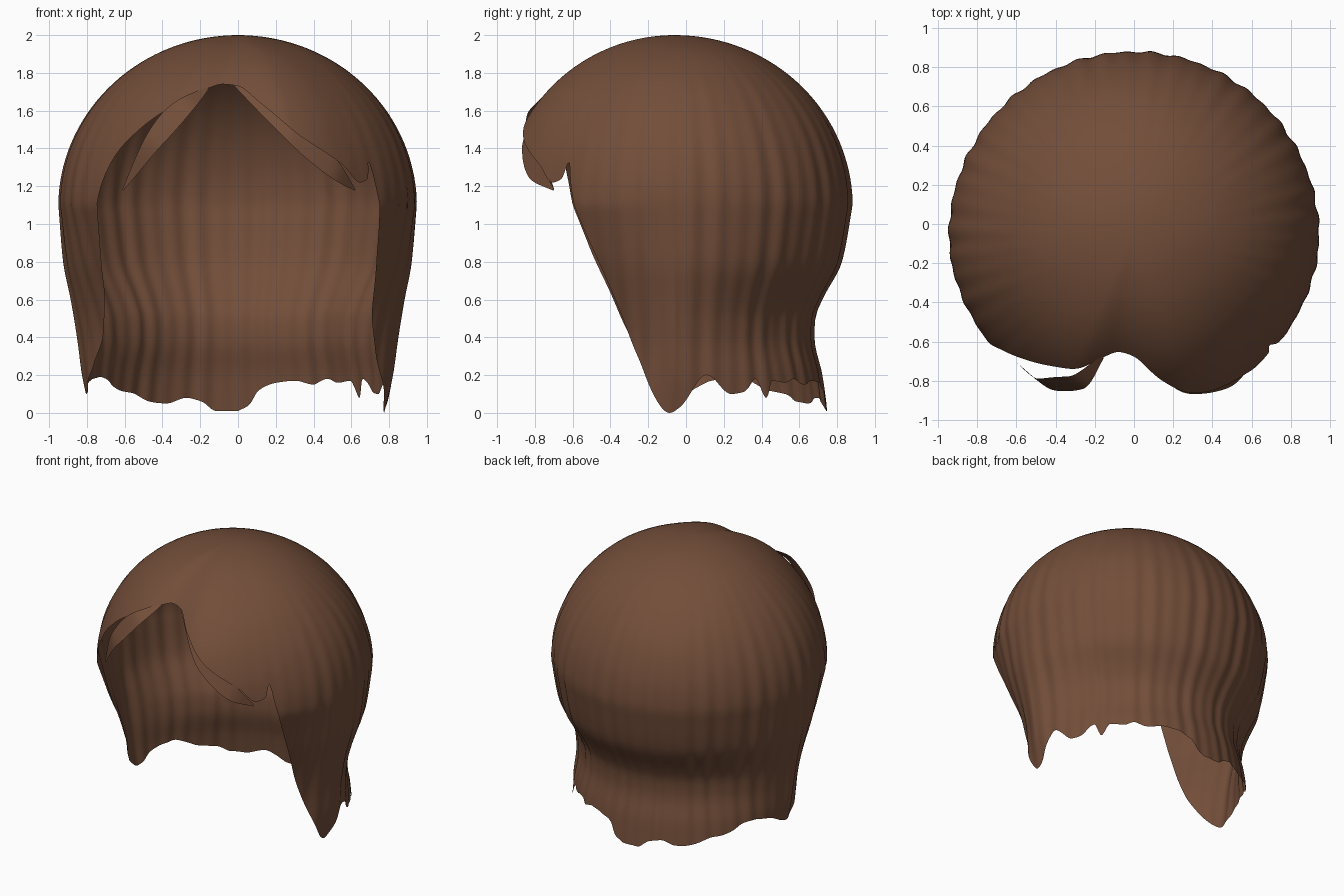
import bpy
import math
from mathutils import Vector

cube = bpy.data.objects.get("Cube")
if cube:
    bpy.data.objects.remove(cube, do_unlink=True)

# Single flat colour
brown = bpy.data.materials.new("chestnut_brown")
colour = (0.17, 0.075, 0.041, 1)
brown.diffuse_color = colour
brown.use_nodes = True
brown.node_tree.nodes["Principled BSDF"].inputs["Base Color"].default_value = colour


def curve(points):
    """Return a smooth function through (input, value) pairs that never overshoots."""
    xs = [p[0] for p in points]
    ys = [p[1] for p in points]
    steps = [(ys[i + 1] - ys[i]) / (xs[i + 1] - xs[i]) for i in range(len(xs) - 1)]
    slopes = [steps[0]]
    for before, after in zip(steps, steps[1:]):
        same = before * after > 0
        slopes.append(2 * before * after / (before + after) if same else 0)
    slopes.append(steps[-1])

    def value(x):
        x = min(max(x, xs[0]), xs[-1])
        i = 0
        while i < len(xs) - 2 and x > xs[i + 1]:
            i += 1
        width = xs[i + 1] - xs[i]
        t = (x - xs[i]) / width
        ease = t * t * (3 - 2 * t)
        start = t * (1 - t) * (1 - t) * slopes[i] * width
        end = t * t * (t - 1) * slopes[i + 1] * width
        return ys[i] + (ys[i + 1] - ys[i]) * ease + start + end

    return value


def make_object(name, verts, faces):
    mesh = bpy.data.meshes.new(name)
    mesh.from_pydata(verts, [], faces)
    mesh.materials.append(brown)
    mesh.polygons.foreach_set("use_smooth", [True] * len(faces))
    mesh.update()
    obj = bpy.data.objects.new(name, mesh)
    bpy.context.collection.objects.link(obj)
    return obj


# Angles run in degrees from the front (0) towards the left side (+90)
hem = curve([
    (-180, .01), (-172, .01), (-166, .06), (-160, .08), (-152, .05), (-144, .06),
    (-137, .1), (-128, .12), (-115, .19), (-104, .17), (-92, .1), (-86, .15),
    (-72, .4), (-60, .8), (-55, 1.05), (-52, 1.22), (-48, 1.35), (-42, 1.46),
    (-32, 1.58), (-24, 1.64), (-14, 1.72), (-8, 1.74), (0, 1.73), (11, 1.62),
    (22, 1.47), (38, 1.31), (45, 1.22), (49, 1.24), (51, 1.33), (53, 1.2),
    (55, 1.08), (60, .85), (75, .3), (88, 0), (92, .03), (102, .2), (112, .1),
    (117, .11), (123, .18), (127, .08), (131, .17), (138, .16), (143, .18),
    (150, .15), (157, .17), (165, .16), (172, .12), (176, .04), (180, .01)])
outline = curve([(-180, .94), (-90, .945), (-50, .92), (-25, .93), (-6, .85),
                 (20, .95), (50, .92), (90, .945), (180, .94)])

# Tapers below the widest level, for each direction
WIDEST, DOME, CENTRE_Y = 1.1, .9, -.06
taper_front = curve([(0, .8), (.3, .74), (.85, .92), (WIDEST, 1)])
taper_side = curve([(0, .82), (.2, .87), (.4, .9), (.6, .935), (.8, .975), (WIDEST, 1)])
taper_back = curve([(0, .86), (.2, .83), (.4, .785), (.5, .79), (.6, .83),
                    (.8, .94), (WIDEST, 1)])


def shell_point(degrees, travel):
    """Point reached by walking down from the crown; travel is in radians."""
    a = math.radians(degrees)
    facing = math.cos(a)
    if travel < math.pi / 2:
        z = WIDEST + DOME * math.cos(travel)
        r = math.sin(travel)
    else:
        z = WIDEST - DOME * (travel - math.pi / 2)
        end = taper_front if facing > 0 else taper_back
        blend = min(1, abs(facing) * (2 if facing > 0 else 1.4))
        r = taper_side(z) * (1 - blend) + end(z) * blend
    # Combed grooves fade out at the crown and over the fringe
    strength = min(1, travel / 1.5) ** 2 * min(1, max(.08, 1.15 - 1.3 * facing))
    groove = .004 * math.sin(46 * a) + .003 * math.sin(31 * a + 1)
    r *= outline(degrees) * (1 + groove * strength)
    return (r * math.sin(a), CENTRE_Y - r * facing, z)


def travel_to(z):
    if z > WIDEST:
        return math.acos((z - WIDEST) / DOME)
    return math.pi / 2 + (WIDEST - z) / DOME


# Main hair shell, open at the face and the neck
COLS, ROWS = 540, 56
verts = [(0, CENTRE_Y, WIDEST + DOME)]
faces = []
for c in range(COLS):
    degrees = c * 360 / COLS - 180
    reach = travel_to(hem(degrees))
    verts += [shell_point(degrees, reach * (k + 1) / ROWS) for k in range(ROWS)]
for c in range(COLS):
    here = 1 + c * ROWS
    there = 1 + (c + 1) % COLS * ROWS
    faces.append((0, here, there))
    for k in range(ROWS - 1):
        faces.append((here + k, here + k + 1, there + k + 1, there + k))
make_object("hair_shell", verts, faces)


def strand(name, path, across, rows=24, cols=4):
    """Flat leaf-shaped lock following a path, pointed at both ends."""
    axes = [curve([(i, p[n]) for i, p in enumerate(path)]) for n in range(3)]
    across = Vector(across)
    points, quads = [], []
    for k in range(rows + 1):
        t = k / rows
        middle = Vector([axis(t * (len(path) - 1)) for axis in axes])
        half = math.sin(math.pi * (.04 + .94 * t))
        for c in range(cols + 1):
            points.append(middle + across * half * (2 * c / cols - 1))
    for k in range(rows):
        for c in range(cols):
            i = k * (cols + 1) + c
            quads.append((i, i + 1, i + cols + 2, i + cols + 1))
    return make_object(name, points, quads)


# Loose locks along the two sides of the parting
strand("left_fringe_lock",
       [(-.02, -.65, 1.74), (.3, -.84, 1.47), (.5, -.81, 1.3), (.62, -.7, 1.18)],
       (.02, .03, .055))
strand("right_fringe_lock",
       [(-.16, -.68, 1.72), (-.3, -.81, 1.61), (-.44, -.82, 1.45), (-.61, -.7, 1.18)],
       (-.045, .035, .035))
